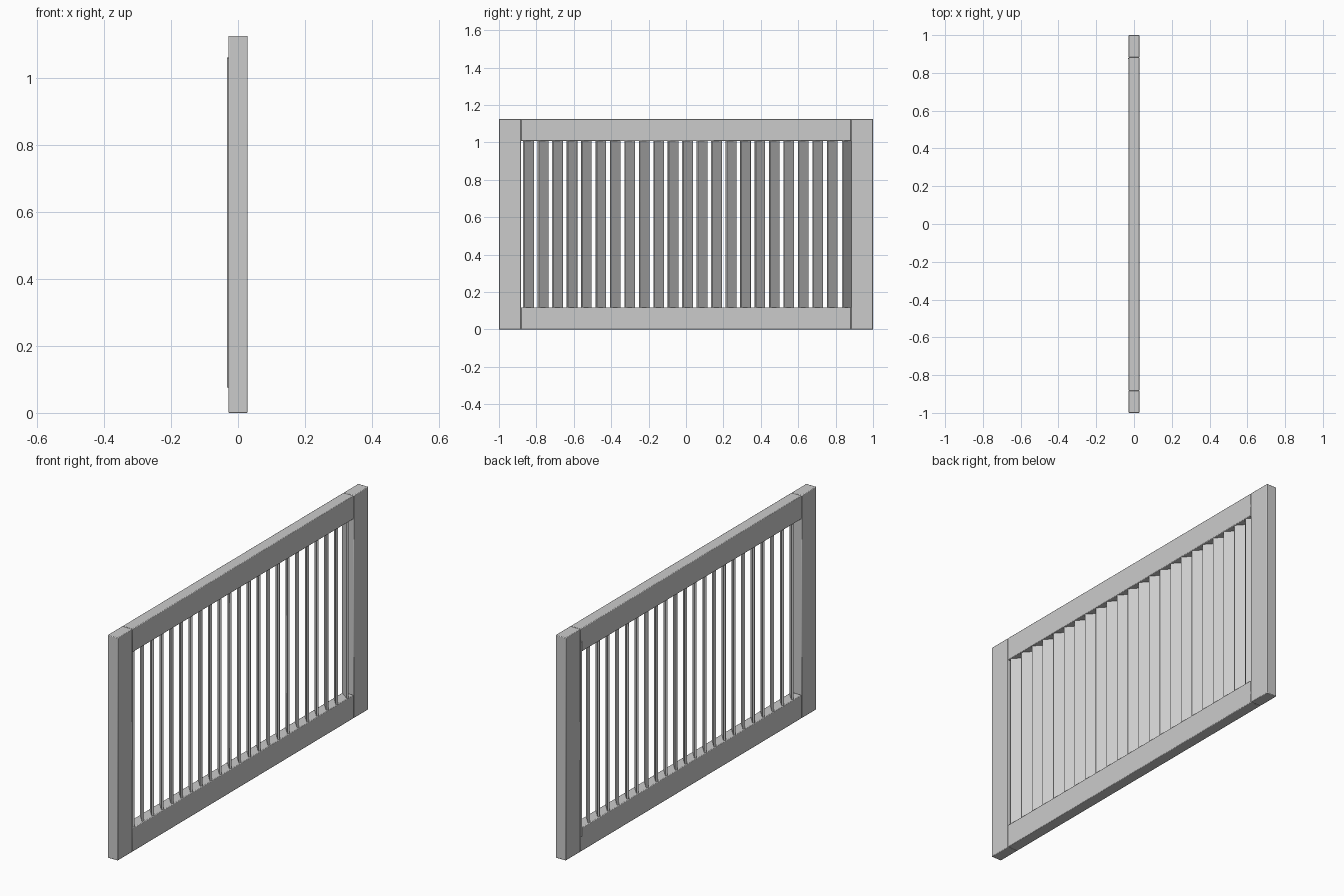
import bpy
import math

if "Cube" in bpy.data.objects:
    bpy.data.objects.remove(bpy.data.objects["Cube"])

HEIGHT = 1.125     # overall height
MEMBER = 0.118     # width of stiles and rails
DEPTH = 0.057      # frame thickness


def box(name, size, loc, angle=0.0, bevel=0.003):
    bpy.ops.mesh.primitive_cube_add(size=1, location=loc)
    ob = bpy.context.object
    ob.name = name
    ob.scale = size
    bpy.ops.object.transform_apply(location=False, rotation=False, scale=True)
    ob.rotation_euler.z = angle
    mod = ob.modifiers.new("edge_rounding", 'BEVEL')
    mod.width = bevel
    mod.segments = 2
    bpy.ops.object.shade_smooth_by_angle(angle=math.radians(35))
    return ob


# Upright stiles at both ends
for side, label in ((-1, "near"), (1, "far")):
    box(f"stile_{label}", (DEPTH, MEMBER, HEIGHT),
        (0, side * (1 - MEMBER / 2), HEIGHT / 2))

# Horizontal rails between the stiles
for label, z in (("bottom", MEMBER / 2), ("top", HEIGHT - MEMBER / 2)):
    box(f"rail_{label}", (DEPTH, 2 - 2 * MEMBER, MEMBER), (0, 0, z))

# Angled vertical slats, let into the rails; the last one is turned further
COUNT, FIRST, PITCH = 23, -0.842, 0.0773
for i in range(COUNT):
    last = i == COUNT - 1
    angle = -math.radians(36 if last else 48)
    box(f"slat_{i + 1:02d}", (0.069, 0.011, 0.985),
        (-0.002 if last else 0, FIRST + i * PITCH, 0.5675), angle, 0.0015)
